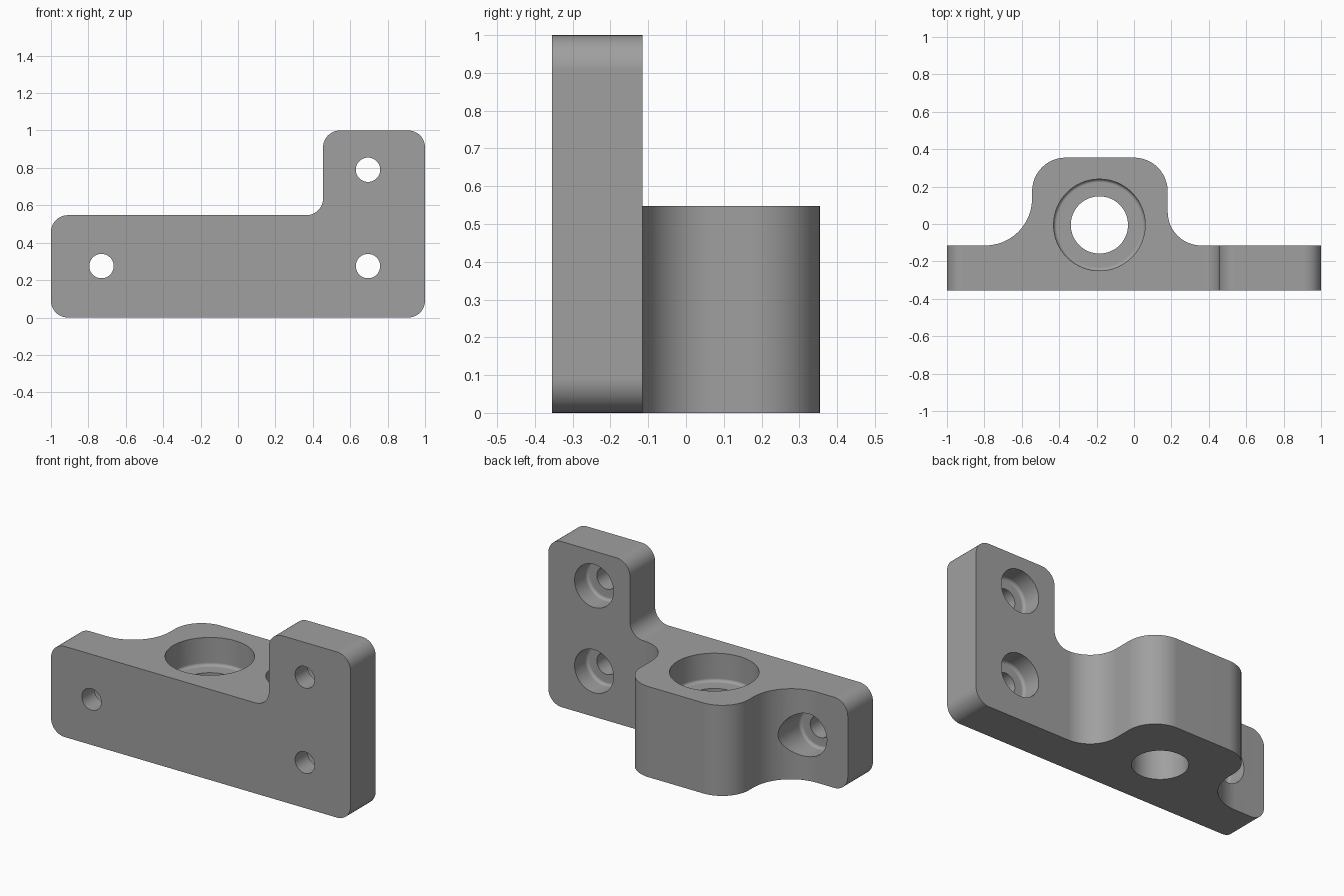
import bpy, bmesh, math
from mathutils import Matrix, Vector

if "Cube" in bpy.data.objects:
    bpy.data.objects.remove(bpy.data.objects["Cube"])

grey = bpy.data.materials.new("machined grey")
grey.diffuse_color = (0.35, 0.35, 0.35, 1)
grey.use_nodes = True
grey.node_tree.nodes["Principled BSDF"].inputs["Base Color"].default_value = grey.diffuse_color

TOP = 0.547                 # height of the low arm and the boss
FRONT, BACK = -0.355, -0.115  # plate thickness along y


def rounded(points, steps=12):
    """Outline from (x, y, corner radius) points, with arcs at the corners."""
    out = []
    for i, (x, y, r) in enumerate(points):
        p = Vector((x, y))
        if r == 0:
            out.append(p)
            continue
        a = (Vector(points[i - 1][:2]) - p).normalized()
        b = (Vector(points[(i + 1) % len(points)][:2]) - p).normalized()
        centre = p + (a + b) * r          # all corners are right angles
        for k in range(steps + 1):
            t = k / steps * math.pi / 2
            out.append(centre - b * r * math.cos(t) - a * r * math.sin(t))
    return out


def finish(name, bm, matrix):
    bmesh.ops.transform(bm, matrix=matrix, verts=bm.verts)
    bmesh.ops.remove_doubles(bm, verts=bm.verts, dist=1e-4)
    bmesh.ops.recalc_face_normals(bm, faces=bm.faces)
    mesh = bpy.data.meshes.new(name)
    bm.to_mesh(mesh)
    bm.free()
    mesh.materials.append(grey)
    obj = bpy.data.objects.new(name, mesh)
    bpy.context.collection.objects.link(obj)
    return obj


def extrude(name, outline, depth, matrix):
    bm = bmesh.new()
    face = bm.faces.new([bm.verts.new((p.x, p.y, 0)) for p in outline])
    top = bmesh.ops.extrude_face_region(bm, geom=[face])["geom"]
    bmesh.ops.translate(bm, vec=(0, 0, depth),
                        verts=[v for v in top if isinstance(v, bmesh.types.BMVert)])
    return finish(name, bm, matrix)


def counterbore(name, r, big, floor, low, high, matrix, f=0.018, sides=64):
    """Stepped round cutter with a small fillet around the seat."""
    profile = [(r, low), (r, floor)]
    for k in range(6):
        t = k / 5 * math.pi / 2
        profile.append((big - f + f * math.sin(t), floor + f - f * math.cos(t)))
    profile.append((big, high))
    bm = bmesh.new()
    rings = [[bm.verts.new((q * math.cos(2 * math.pi * s / sides),
                            q * math.sin(2 * math.pi * s / sides), h))
              for s in range(sides)] for q, h in profile]
    for a, b in zip(rings, rings[1:]):
        for s in range(sides):
            n = (s + 1) % sides
            bm.faces.new((a[s], a[n], b[n], b[s]))
    bm.faces.new(rings[0])
    bm.faces.new(rings[-1])
    return finish(name, bm, matrix)


def combine(target, other, operation):
    mod = target.modifiers.new(operation, 'BOOLEAN')
    mod.operation, mod.solver, mod.object = operation, 'EXACT', other
    bpy.context.view_layer.objects.active = target
    bpy.ops.object.modifier_apply(modifier=mod.name)
    bpy.data.objects.remove(other)


# L-shaped mounting plate
R = 0.09
plate = rounded([(-1, 0, R), (1, 0, R), (1, 1, R), (0.455, 1, R),
                 (0.455, TOP, R), (-1, TOP, R)])
bracket = extrude("bracket", plate, BACK - FRONT,
                  Matrix.Translation((0, BACK, 0)) @ Matrix.Rotation(math.pi / 2, 4, 'X'))

# Boss on the back, flared into the plate
boss = rounded([(-0.795, -0.25, 0), (-0.795, BACK, 0), (-0.545, BACK, 0.25),
                (-0.545, 0.355, 0.18), (0.18, 0.355, 0.18),
                (0.18, BACK, 0.18), (0.36, BACK, 0), (0.36, -0.25, 0)])
combine(bracket, extrude("boss", boss, TOP, Matrix()), 'UNION')

# Vertical stepped bore through the boss
combine(bracket, counterbore("bore_cutter", 0.153, 0.245, TOP - 0.17, -0.1, 0.8,
                             Matrix.Translation((-0.185, -0.005, 0))), 'DIFFERENCE')

# Three screw holes, counterbored from the back
for x, z in ((-0.73, 0.275), (0.695, 0.275), (0.695, 0.79)):
    place = Matrix.Translation((x, 0, z)) @ Matrix.Rotation(-math.pi / 2, 4, 'X')
    combine(bracket, counterbore("screw_cutter", 0.065, 0.13, BACK - 0.12, -0.5, 0.5,
                                 place), 'DIFFERENCE')

# Smooth the rounds, keep the edges crisp
bpy.ops.object.select_all(action='DESELECT')
bracket.select_set(True)
bpy.context.view_layer.objects.active = bracket
bpy.ops.object.shade_smooth_by_angle(angle=math.radians(30))
weighted = bracket.modifiers.new("flat faces", 'WEIGHTED_NORMAL')
weighted.keep_sharp = True
